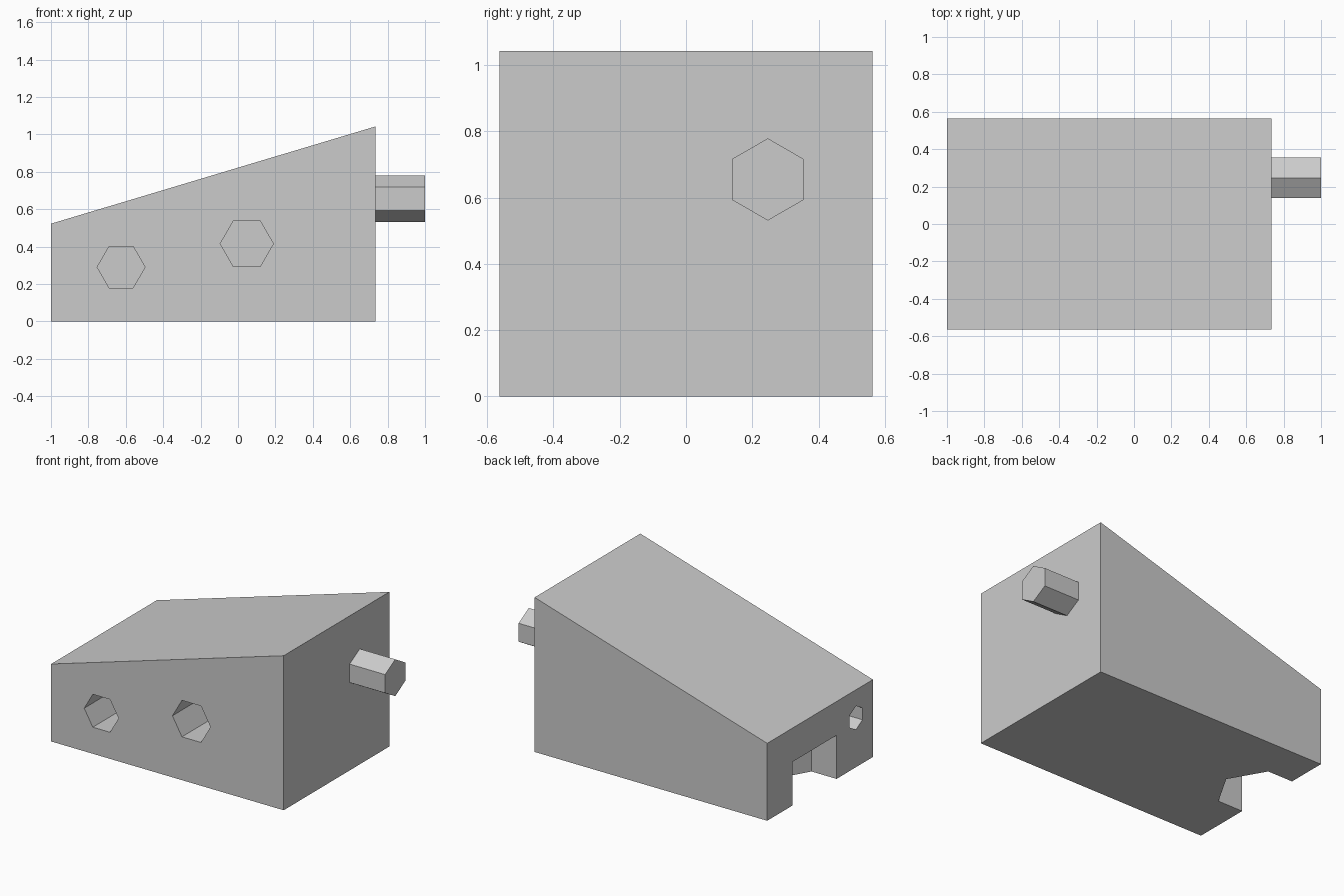
import bpy
import bmesh
from math import pi
from mathutils import Matrix

cube = bpy.data.objects.get("Cube")
if cube:
    bpy.data.objects.remove(cube)

# One plain grey material
grey = bpy.data.materials.new("light grey")
grey.use_nodes = True
grey.diffuse_color = (0.6, 0.6, 0.6, 1)
grey.node_tree.nodes["Principled BSDF"].inputs["Base Color"].default_value = (0.6, 0.6, 0.6, 1)


def make_object(name, bm):
    bmesh.ops.recalc_face_normals(bm, faces=bm.faces)
    mesh = bpy.data.meshes.new(name)
    bm.to_mesh(mesh)
    bm.free()
    mesh.materials.append(grey)
    obj = bpy.data.objects.new(name, mesh)
    bpy.context.collection.objects.link(obj)
    return obj


def hex_prism(name, centre, radius, length, axis, spin=0):
    """Hexagonal prism centred on a point and running along an axis."""
    bm = bmesh.new()
    turn = {"X": Matrix.Rotation(pi / 2, 4, "Y"),
            "Y": Matrix.Rotation(pi / 2, 4, "X"),
            "Z": Matrix.Identity(4)}[axis]
    bmesh.ops.create_cone(
        bm, cap_ends=True, segments=6, radius1=radius, radius2=radius, depth=length,
        matrix=Matrix.Translation(centre) @ turn @ Matrix.Rotation(spin, 4, "Z"))
    return make_object(name, bm)


# Wedge body: side profile extruded through the depth
LEFT, RIGHT, HALF = -1.0, 0.735, 0.563
bm = bmesh.new()
profile = [(LEFT, 0), (RIGHT, 0), (RIGHT, 1.042), (LEFT, 0.522)]
face = bm.faces.new([bm.verts.new((x, -HALF, z)) for x, z in profile])
new = bmesh.ops.extrude_face_region(bm, geom=[face])["geom"]
bmesh.ops.translate(bm, vec=(0, 2 * HALF, 0),
                    verts=[v for v in new if isinstance(v, bmesh.types.BMVert)])
body = make_object("wedge_body", bm)

# Hexagonal holes: two in the front, one in the low end, one socket from below
cutters = [
    hex_prism("front_hole_small", (-0.625, -HALF, 0.29), 0.128, 0.8, "Y", pi / 2),
    hex_prism("front_hole_large", (0.047, -HALF, 0.415), 0.142, 0.9, "Y", pi / 2),
    hex_prism("end_hole", (LEFT, -0.383, 0.333), 0.08, 0.4, "X", pi / 2),
    hex_prism("base_socket", (-0.948, 0.058, 0), 0.27, 0.588, "Z", pi / 2),
]
# Rotate each cutter so that its points match the hole, then subtract
for cutter in cutters:
    cutter.hide_render = True
    cutter.hide_set(True)
    cutter.display_type = "WIRE"
    cut = body.modifiers.new(cutter.name, "BOOLEAN")
    cut.object = cutter
    cut.operation = "DIFFERENCE"
    cut.solver = "EXACT"

# Apply the cuts and drop the cutters
bpy.context.view_layer.update()
evaluated = body.evaluated_get(bpy.context.evaluated_depsgraph_get())
cut_mesh = bpy.data.meshes.new_from_object(evaluated)
body.modifiers.clear()
body.data = cut_mesh
for cutter in cutters:
    bpy.data.objects.remove(cutter)

# Hexagonal peg on the tall end
hex_prism("side_peg", ((RIGHT + 1) / 2, 0.247, 0.655), 0.124, 1 - RIGHT, "X", pi / 2)
